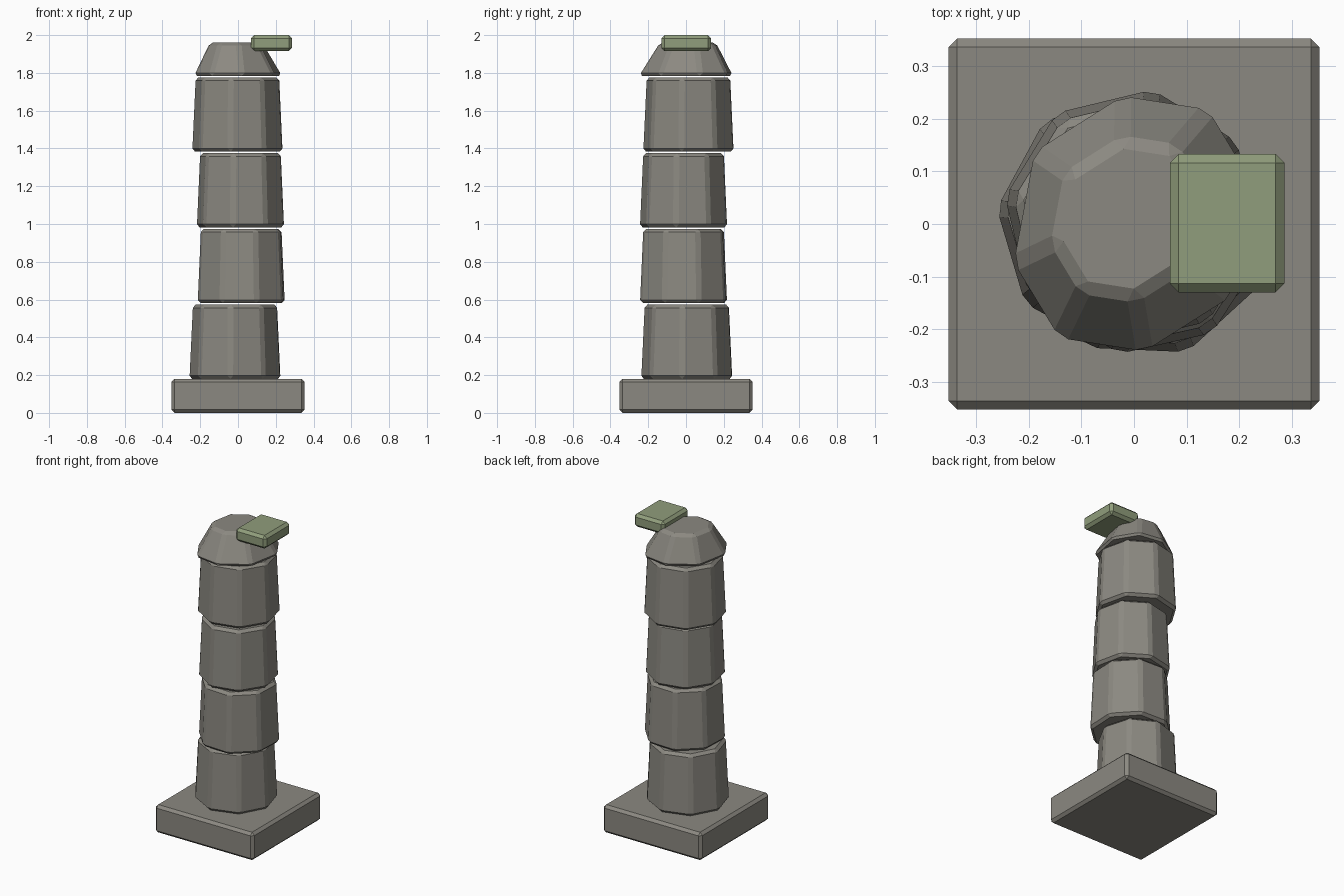
import bpy, bmesh
from math import radians, cos, sin

if "Cube" in bpy.data.objects:
    bpy.data.objects.remove(bpy.data.objects["Cube"], do_unlink=True)

BEVEL = 0.017


def make_material(name, rgb):
    mat = bpy.data.materials.new(name)
    mat.use_nodes = True
    color = (*rgb, 1.0)
    mat.diffuse_color = color
    mat.node_tree.nodes["Principled BSDF"].inputs["Base Color"].default_value = color
    return mat


stone = make_material("weathered_stone", (0.26, 0.25, 0.22))
moss = make_material("moss_green", (0.28, 0.34, 0.20))


def loft(name, bottom, top, z0, z1, mat):
    """Straight-sided block between two outlines, with chamfered edges."""
    bm = bmesh.new()
    low = [bm.verts.new((x, y, z0)) for x, y in bottom]
    high = [bm.verts.new((x, y, z1)) for x, y in top]
    n = len(low)
    bm.faces.new(low[::-1])
    bm.faces.new(high)
    for i in range(n):
        j = (i + 1) % n
        bm.faces.new((low[i], low[j], high[j], high[i]))
    mesh = bpy.data.meshes.new(name)
    bm.to_mesh(mesh)
    bm.free()
    mesh.materials.append(mat)
    obj = bpy.data.objects.new(name, mesh)
    bpy.context.collection.objects.link(obj)
    mod = obj.modifiers.new("chamfer", "BEVEL")
    mod.width = BEVEL
    mod.segments = 1
    mod.limit_method = "NONE"
    return obj


def block(name, x0, x1, y0, y1, z0, z1, mat):
    outline = [(x0, y0), (x1, y0), (x1, y1), (x0, y1)]
    return loft(name, outline, outline, z0, z1, mat)


def ring(cx, cy, points, scale=1.0):
    return [(cx + scale * r * cos(radians(a)), cy + scale * r * sin(radians(a)))
            for a, r in points]


# Square plinth
block("plinth", -0.353, 0.353, -0.353, 0.353, 0, 0.18, stone)

# Four offset, turned, tapering eight-sided drums: x, y, radius, turn
drums = [(-0.016, 0.004, 0.247, -51), (0.017, -0.013, 0.246, -70),
         (0.013, -0.013, 0.238, -55), (-0.003, 0.013, 0.246, -54)]
for i, (cx, cy, radius, turn) in enumerate(drums):
    z = 0.18 + i * 0.401
    outline = [(turn + 45 * k, radius) for k in range(8)]
    loft(f"column_drum_{i + 1}", ring(cx, cy, outline), ring(cx, cy, outline, 0.925),
         z, z + 0.393, stone)

# Worn, sloping cap stone
half = [(18, 0.248), (57, 0.268), (95, 0.252), (144, 0.241)]
cap = half + [(a + 180, r) for a, r in half]
loft("cap_stone", ring(0, 0, cap), ring(-0.01, 0.01, cap, 0.60), 1.784, 1.96, stone)

# Mossy slab overhanging one side of the cap
block("moss_slab", 0.068, 0.286, -0.13, 0.133, 1.915, 2.0, moss)
